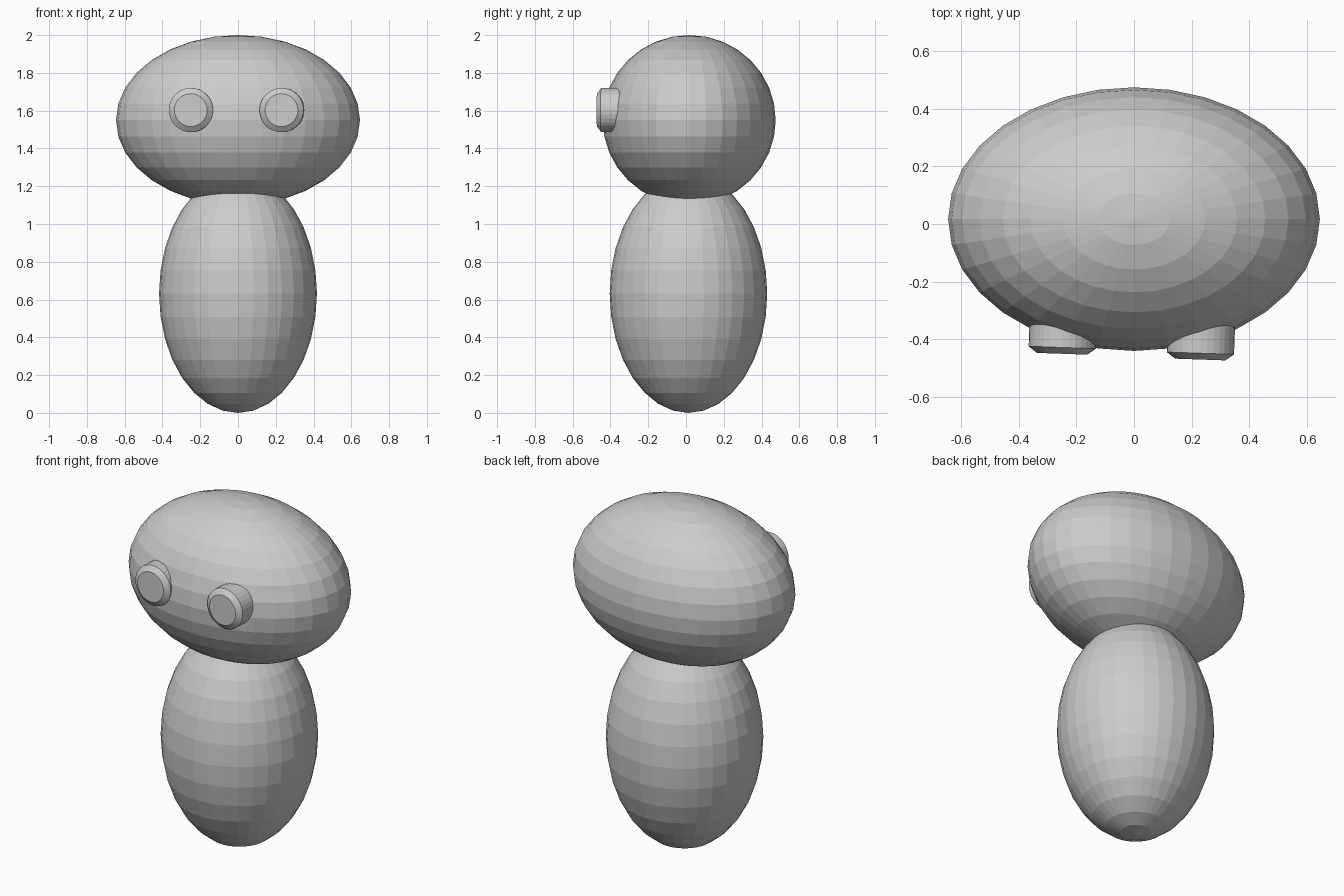
import bpy
import math
from mathutils import Matrix, Vector

if "Cube" in bpy.data.objects:
    bpy.data.objects.remove(bpy.data.objects["Cube"])


def ellipsoid(name, centre, radii):
    bpy.ops.mesh.primitive_uv_sphere_add(segments=32, ring_count=16, radius=1, location=centre)
    ob = bpy.context.object
    ob.name = name
    ob.scale = radii
    bpy.ops.object.transform_apply(location=False, rotation=False, scale=True)
    return ob


def eye(name, x, front_y, radius=0.117, depth=0.16, sides=32):
    # Short disc facing -y, with a chamfered front rim
    profile = [(radius, -depth), (radius, -0.022), (0.087, 0.0)]
    verts, faces = [], []
    for r, h in profile:
        for i in range(sides):
            a = 2 * math.pi * i / sides
            verts.append((r * math.cos(a), r * math.sin(a), h))
    for k in range(len(profile) - 1):
        for i in range(sides):
            j = (i + 1) % sides
            faces.append((k * sides + i, k * sides + j, (k + 1) * sides + j, (k + 1) * sides + i))
    faces.append(tuple(reversed(range(sides))))
    faces.append(tuple(range((len(profile) - 1) * sides, len(profile) * sides)))
    mesh = bpy.data.meshes.new(name)
    mesh.from_pydata(verts, [], faces)
    ob = bpy.data.objects.new(name, mesh)
    bpy.context.collection.objects.link(ob)
    ob.matrix_world = (Matrix.Translation(Vector((x, front_y, 1.603)))
                       @ Matrix.Rotation(math.radians(-2), 4, 'Z')
                       @ Matrix.Rotation(math.radians(90), 4, 'X'))
    return ob


# Egg-shaped body and wide head
ellipsoid("body", (0, 0.013, 0.632), (0.418, 0.417, 0.632))
ellipsoid("head", (0, 0.017, 1.55), (0.646, 0.458, 0.45))

# Eyes, slightly uneven in depth
eye("left_eye", -0.25, -0.451)
eye("right_eye", 0.23, -0.471)
